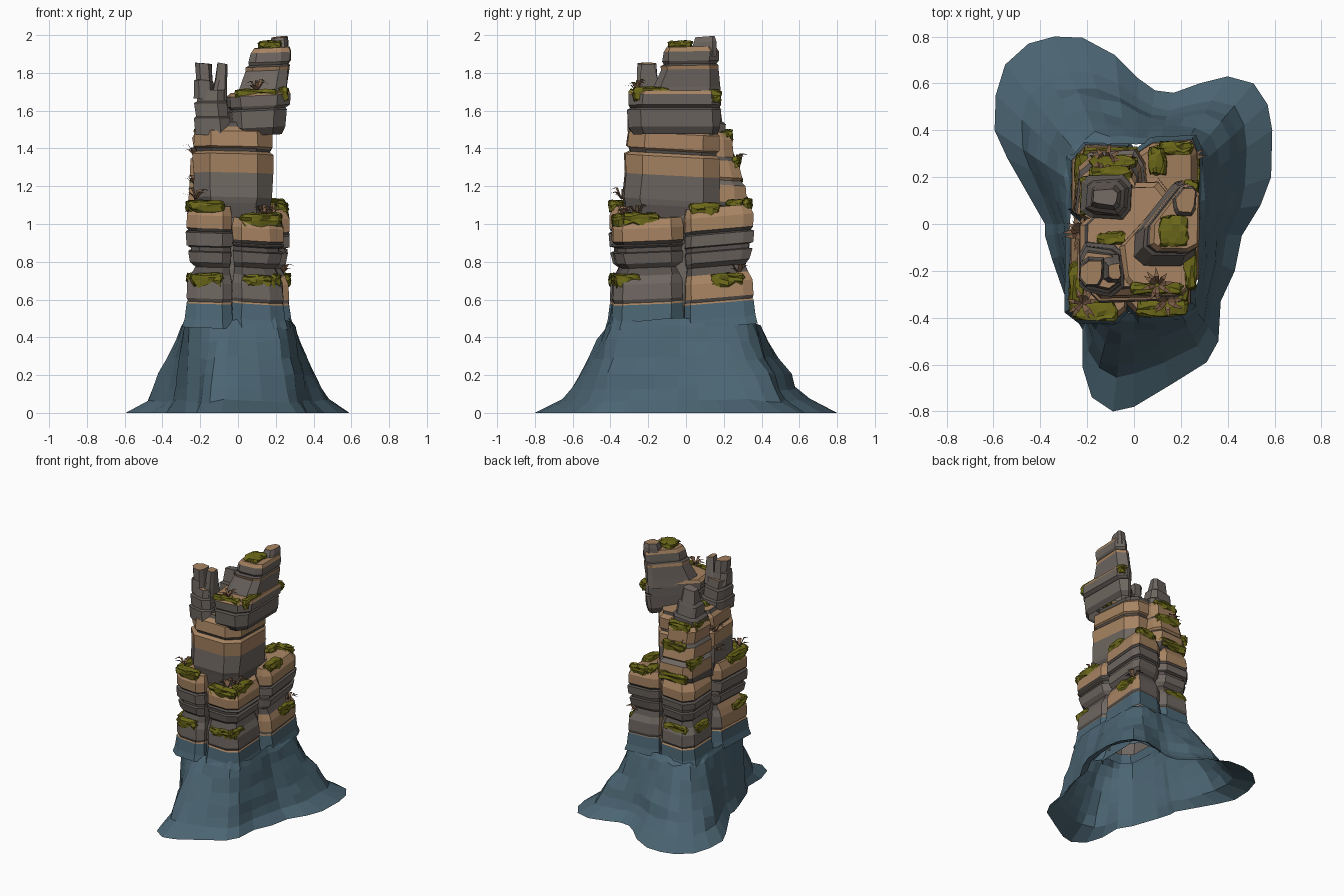
import bpy, bmesh, math, random
from mathutils import Vector

random.seed(7)

def material(name, rgb):
    m = bpy.data.materials.new(name)
    m.diffuse_color = (*rgb, 1)
    return m

MATS = [material("grey_rock", (0.155, 0.133, 0.118)), material("tan_rock", (0.38, 0.225, 0.12)),
        material("blue_rock", (0.07, 0.13, 0.17)), material("moss", (0.15, 0.14, 0.01)),
        material("dry_plant", (0.21, 0.115, 0.065)), material("dark_rock", (0.095, 0.083, 0.075))]
GREY, TAN, BLUE, MOSS, PLANT, DARK = range(6)

def finish(bm, name):
    me = bpy.data.meshes.new(name)
    bm.to_mesh(me)
    bm.free()
    for m in MATS:
        me.materials.append(m)
    ob = bpy.data.objects.new(name, me)
    bpy.context.collection.objects.link(ob)
    return ob

def loft(bm, loops, mats, cap=None):
    rows = [[bm.verts.new(p) for p in loop] for loop in loops]
    n = len(rows[0])
    for a, b, m in zip(rows, rows[1:], mats):
        for i in range(n):
            j = (i + 1) % n
            bm.faces.new((a[i], a[j], b[j], b[i])).material_index = m
    if cap is not None:
        bm.faces.new(rows[-1]).material_index = cap

def column(name, rings, cap=TAN, tilt=(0, 0), cut=0.2, rough=0.007, chop=(0, 0), recolour=None):
    """Chamfered-rectangle rock; rings are (z, x0, x1, y0, y1, material of band above).
    chop is the fraction of width and depth taken off the back left corner."""
    # one fixed wobble per corner, plus a little per ring
    wob = [(random.uniform(-1, 1) * rough * 1.5, random.uniform(-1, 1) * rough * 1.5) for _ in range(8)]
    loops = []
    for z, x0, x1, y0, y1, _ in rings:
        c = min(x1 - x0, y1 - y0) * cut
        bx, by = max(c, (x1 - x0) * chop[0]), max(c, (y1 - y0) * chop[1])
        pts = [(x0 + c, y0), (x1 - c, y0), (x1, y0 + c), (x1, y1 - c),
               (x1 - c * .8, y1), (min(x0 + bx, x1 - c), y1), (x0, max(y1 - by, y0 + c * 1.1)), (x0, y0 + c)]
        cx, cy = (x0 + x1) / 2, (y0 + y1) / 2
        loop = []
        for (x, y), (wx, wy) in zip(pts, wob):
            dz = tilt[0] * (x - cx) + tilt[1] * (y - cy)
            loop.append((x + wx + random.uniform(-.4, .4) * rough,
                         y + wy + random.uniform(-.4, .4) * rough, z + dz))
        loops.append(loop)
    bm = bmesh.new()
    loft(bm, loops, [r[5] for r in rings], cap)
    if recolour:
        bm.normal_update()
        for f in bm.faces:
            if .6 < f.calc_center_median().z < .76 and f.normal.dot(Vector(recolour[0])) > .6:
                f.material_index = recolour[1]
    return finish(bm, name)

# blue skirt: open shell lofted from a three-lobed outline to the column feet
outline = [(-.34, .80), (-.22, .795), (-.08, .72), (.02, .62), (.09, .57), (.17, .56), (.28, .60),
           (.40, .63), (.51, .60), (.57, .51), (.59, .40), (.585, .2), (.54, .08), (.46, -.05),
           (.43, -.2), (.37, -.33), (.36, -.5), (.31, -.59), (.15, -.69), (0, -.78), (-.09, -.80),
           (-.18, -.74), (-.22, -.61), (-.22, -.45), (-.28, -.35), (-.35, -.15), (-.38, -.05),
           (-.38, .0), (-.46, .14), (-.54, .28), (-.595, .40), (-.59, .55), (-.55, .68), (-.45, .77)]
outline.reverse()

def foot(x, y):
    k = ((abs(x) / .28) ** 5 + (abs(y) / (.36 if y > 0 else .40)) ** 5) ** -.2
    return x * k, y * k

loops = []
for z, t in [(0, 1), (.065, .65), (.13, .53), (.2, .43), (.29, .28), (.38, .16), (.46, .06), (.495, -.05)]:
    loop = []
    for x, y in outline:
        fx, fy = foot(x, y)
        s = t + (random.uniform(-.035, .035) if z else 0)
        loop.append((fx + (x - fx) * s, fy + (y - fy) * s, z + (random.uniform(-.012, .012) if z else 0)))
    loops.append(loop)
bm = bmesh.new()
loft(bm, loops, [BLUE] * 7)
finish(bm, "blue_skirt")

# four lower columns share one banded profile: (height, outward offset, band material)
STRATA = [(.455, .025, BLUE), (.50, .010, BLUE), (.582, .0, TAN), (.592, -.006, DARK), (.61, 0, None),
          (.69, -.004, None), (.735, -.025, DARK), (.775, -.045, GREY), (.80, -.018, GREY),
          (.855, -.006, DARK), (.86, -.022, DARK), (.882, -.022, GREY), (.888, -.002, GREY),
          (.938, .004, DARK), (.945, -.014, DARK), (.962, 0, TAN), (1.03, 0, TAN), (1.08, -.025, TAN)]

def lower_column(name, x0, x1, y0, y1, base, lift, tilt, recolour=None):
    # sides facing the neighbouring columns recede less
    def k(v):
        return .3 if abs(v) < .1 else 1
    rings = [(z + (lift if z > .9 else 0), x0 - o * k(x0), x1 + o * k(x1), y0 - o * k(y0), y1 + o * k(y1),
              base if m is None else m) for z, o, m in STRATA]
    column(name, rings, TAN, tilt, recolour=recolour)

lower_column("front_left_column", -.272, -.035, -.405, -.02, GREY, .02, (-.03, .03), ((-1, 0, 0), TAN))
lower_column("front_right_column", -.028, .23, -.39, -.015, GREY, -.045, (-.06, .04))
lower_column("back_right_column", .03, .277, -.015, .35, TAN, .01, (.0, .09), ((0, 1, 0), GREY))
lower_column("back_left_column", -.258, .03, .0, .33, GREY, .0, (.03, -.05))
column("inner_core", [(.5, -.2, .18, -.3, .26, GREY), (1.1, -.2, .16, -.28, .2, GREY)])

# middle tower with thick tan beds
column("middle_tower", [
    (1.02, -.215, .165, -.325, .17, DARK), (1.10, -.22, .165, -.325, .17, GREY),
    (1.13, -.235, .175, -.335, .185, GREY), (1.26, -.235, .178, -.325, .185, TAN),
    (1.36, -.24, .18, -.325, .185, TAN), (1.375, -.22, .165, -.30, .17, DARK),
    (1.39, -.22, .165, -.30, .17, TAN), (1.40, -.235, .178, -.315, .185, TAN),
    (1.48, -.232, .175, -.305, .185, TAN), (1.505, -.21, .15, -.28, .165, DARK),
    (1.53, -.20, .15, -.27, .165, GREY)], TAN, (-.02, -.05), chop=(.5, .4))

# back left steps climbing to a short spire
column("back_steps", [
    (1.05, -.24, .05, .0, .29, DARK), (1.12, -.25, .06, .0, .32, TAN),
    (1.21, -.25, .05, .0, .315, GREY), (1.235, -.23, .03, .0, .285, TAN),
    (1.25, -.245, .04, .0, .30, TAN), (1.34, -.24, .03, .0, .275, DARK),
    (1.36, -.22, .02, .0, .25, TAN), (1.45, -.235, .02, .0, .245, TAN),
    (1.49, -.215, .01, .01, .215, GREY)], TAN, (0, -.06))
column("back_spire", [
    (1.44, -.22, -.01, .02, .205, GREY), (1.53, -.23, -.015, .02, .21, DARK),
    (1.545, -.205, -.03, .035, .19, GREY), (1.62, -.205, -.045, .045, .18, DARK),
    (1.635, -.185, -.06, .06, .165, GREY), (1.73, -.175, -.075, .08, .15, GREY)], GREY, (.1, -.1))

# front left spire with two prongs
column("front_spire", [
    (1.47, -.225, -.045, -.30, -.08, GREY), (1.56, -.235, -.05, -.30, -.085, DARK),
    (1.57, -.222, -.06, -.285, -.10, GREY), (1.64, -.23, -.065, -.285, -.105, DARK),
    (1.65, -.215, -.07, -.27, -.12, GREY), (1.71, -.22, -.07, -.265, -.13, GREY)], TAN)
column("spire_prong_left", [
    (1.66, -.222, -.12, -.26, -.14, GREY), (1.755, -.222, -.125, -.255, -.155, DARK),
    (1.762, -.212, -.13, -.25, -.16, GREY), (1.85, -.218, -.135, -.25, -.165, GREY)], TAN, (-.1, .0))
column("spire_prong_right", [
    (1.66, -.14, -.06, -.25, -.13, GREY), (1.76, -.115, -.06, -.24, -.15, GREY),
    (1.85, -.105, -.058, -.23, -.17, GREY)], TAN, (-.2, 0), rough=.004)

# right hand tall tower, leaning outward, back left corner cut away
column("tower_shoulder", [
    (1.47, .0, .225, -.27, .175, DARK), (1.51, -.03, .24, -.295, .185, GREY),
    (1.60, -.04, .25, -.30, .19, DARK), (1.61, -.03, .24, -.285, .18, GREY),
    (1.625, -.045, .265, -.295, .19, GREY), (1.68, -.05, .272, -.295, .19, TAN),
    (1.70, -.03, .262, -.275, .18, GREY)], TAN, (.05, .0), chop=(.78, .6))
column("tall_tower", [
    (1.66, -.02, .25, -.20, .175, GREY), (1.72, .0, .25, -.18, .172, GREY),
    (1.815, .035, .26, -.135, .168, TAN), (1.835, .035, .262, -.14, .168, DARK),
    (1.845, .055, .255, -.12, .155, GREY), (1.86, .05, .27, -.13, .165, GREY),
    (1.91, .06, .27, -.125, .165, TAN), (1.935, .08, .262, -.11, .15, TAN)], TAN, (.04, .02), chop=(.68, .6))
column("tower_peak", [
    (1.88, .16, .268, .02, .163, GREY), (1.96, .17, .268, .045, .162, GREY),
    (1.99, .18, .262, .055, .155, GREY)], TAN, (.07, .07), rough=.004, chop=(.45, .45))

# moss cushions: ragged, flattened lumps on the ledges
def moss(x, y, z, sx, sy, sz=.048):
    bm = bmesh.new()
    bmesh.ops.create_cube(bm, size=1)
    bmesh.ops.subdivide_edges(bm, edges=bm.edges[:], cuts=3, use_grid_fill=True)
    for v in bm.verts:
        p = v.co.copy()
        r = 1 - .5 * max(0, (p.length - .5))
        drop = random.uniform(0, .6) if p.z < -.4 else 0
        v.co = Vector((x + p.x * sx * r + random.uniform(-.009, .009),
                       y + p.y * sy * r + random.uniform(-.009, .009),
                       z + (p.z * r - drop) * sz + random.uniform(-.007, .007)))
    for f in bm.faces:
        f.material_index = MOSS
    finish(bm, "moss_patch")

for spot in [
        (-.165, -.38, .715, .17, .05), (.1, -.365, .705, .16, .05), (.2, -.31, .71, .05, .14),
        (.25, .22, .715, .05, .18), (-.12, .30, .715, .2, .05), (-.24, .16, .715, .05, .16),
        (-.245, -.28, .715, .05, .16),
        (-.165, -.37, 1.10, .19, .08), (-.245, -.27, 1.10, .06, .22), (.12, -.355, 1.03, .22, .07),
        (.2, -.24, 1.035, .06, .2), (.23, .1, 1.085, .07, .17), (.10, .27, 1.105, .07, .12),
        (.18, .325, 1.11, .14, .05), (-.10, .30, 1.12, .24, .05), (-.225, .22, 1.23, .05, .16),
        (-.09, .265, 1.335, .2, .05), (-.1, .215, 1.475, .18, .06), (-.205, .12, 1.49, .05, .16),
        (-.1, -.06, 1.52, .12, .05), (.1, -.275, 1.69, .23, .05), (.24, -.18, 1.70, .05, .2),
        (.24, .15, 1.685, .06, .07), (.17, -.03, 1.945, .12, .13)]:
    moss(*spot)

# dry plants: fans of thin folded blades
def plant(x, y, z, size=.08):
    bm = bmesh.new()
    for i in range(9):
        a = i * math.tau / 9 + random.uniform(-.3, .3)
        d = Vector((math.cos(a), math.sin(a), 0))
        s = Vector((-d.y, d.x, 0)) * size * .13
        o = Vector((x, y, z))
        h = random.uniform(.3, .85) * size
        mid = o + d * size * .45 + Vector((0, 0, h))
        tip = o + d * size * random.uniform(.8, 1) + Vector((0, 0, h * .8))
        pts = [bm.verts.new(p) for p in (o - s * .4, o + s * .4, mid + s, mid - s, tip)]
        bm.faces.new((pts[0], pts[1], pts[2], pts[3]))
        bm.faces.new((pts[3], pts[2], pts[4]))
    for f in bm.faces:
        f.material_index = PLANT
    finish(bm, "dry_plant")

for spot in [(-.22, -.34, 1.13), (-.23, -.03, 1.36), (-.225, -.05, 1.2), (.1, -.26, 1.70),
             (.14, -.33, 1.04), (.235, .28, .735), (-.12, .27, 1.33), (.17, -.26, 1.04)]:
    plant(*spot)
